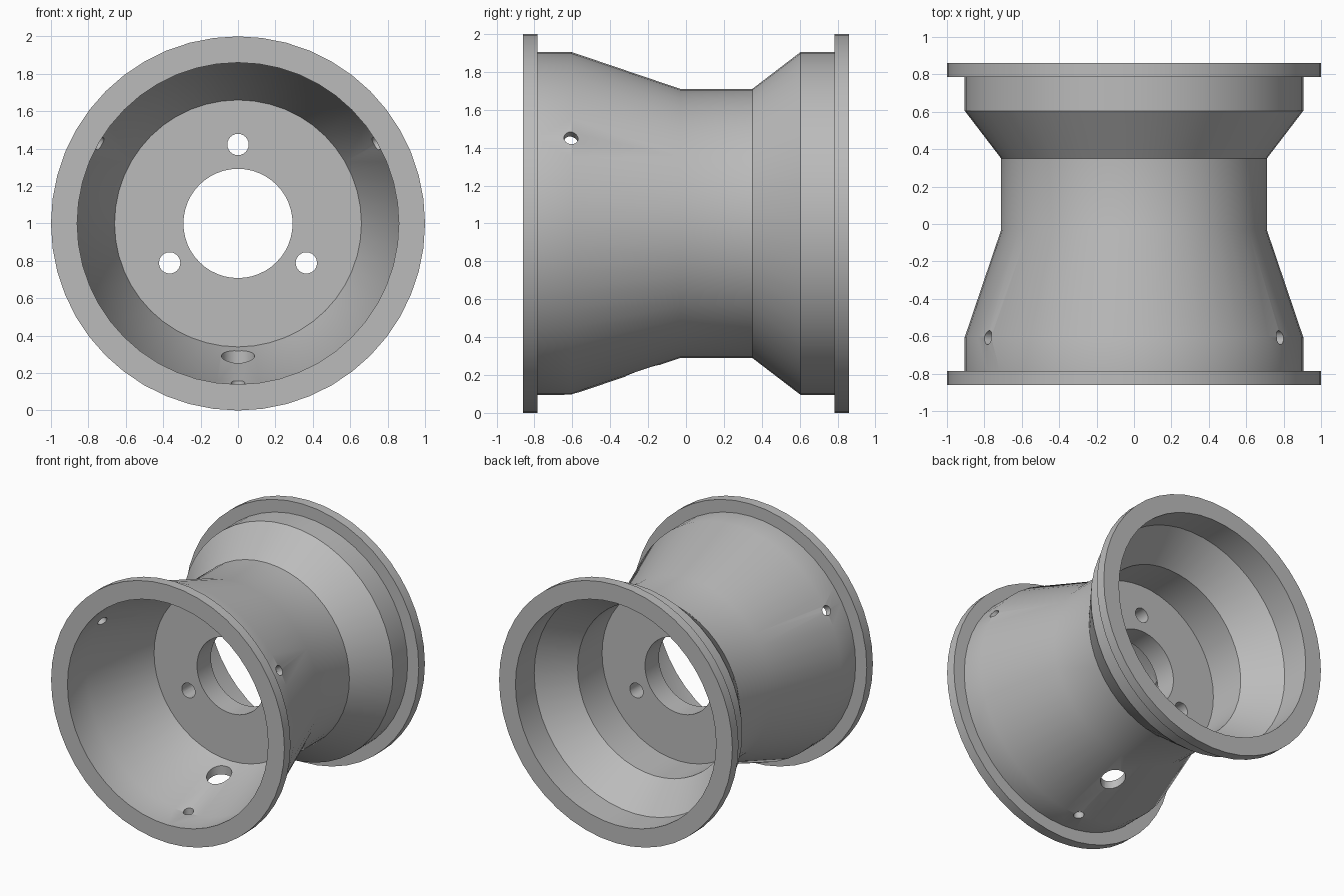
import bpy, bmesh, math
from mathutils import Matrix, Vector

cube = bpy.data.objects.get("Cube")
if cube:
    bpy.data.objects.remove(cube, do_unlink=True)

SEGMENTS = 48
CENTRE = Vector((0, 0, 1))

metal = bpy.data.materials.new("grey metal")
metal.use_nodes = True
grey = (0.5, 0.5, 0.5, 1)
metal.diffuse_color = grey
metal.node_tree.nodes["Principled BSDF"].inputs["Base Color"].default_value = grey


def add_object(name, bm):
    bmesh.ops.recalc_face_normals(bm, faces=bm.faces)
    mesh = bpy.data.meshes.new(name)
    bm.to_mesh(mesh)
    bm.free()
    mesh.materials.append(metal)
    obj = bpy.data.objects.new(name, mesh)
    bpy.context.collection.objects.link(obj)
    return obj


def lathe(name, profile):
    """Spin a closed (y, radius) profile around the axle."""
    bm = bmesh.new()
    verts = [bm.verts.new((0, y, 1 + r)) for y, r in profile]
    edges = [bm.edges.new((a, b)) for a, b in zip(verts, verts[1:] + verts[:1])]
    bmesh.ops.spin(bm, geom=verts + edges, cent=CENTRE, axis=(0, 1, 0),
                   angle=math.tau, steps=SEGMENTS)
    bmesh.ops.remove_doubles(bm, verts=bm.verts, dist=0.0005)
    return add_object(name, bm)


def add_drill(bm, start, direction, radius, length):
    turn = direction.to_track_quat('Z', 'Y').to_matrix().to_4x4()
    place = Matrix.Translation(start + direction * length / 2) @ turn
    bmesh.ops.create_cone(bm, cap_ends=True, segments=24, radius1=radius,
                          radius2=radius, depth=length, matrix=place)


def spoke(degrees):
    a = math.radians(degrees)
    return Vector((math.cos(a), 0, math.sin(a)))


# Rim shell and hub disc as one turned section
outer = [(-0.86, 1), (-0.785, 1), (-0.785, 0.905), (-0.605, 0.905), (-0.03, 0.71),
         (0.35, 0.71), (0.605, 0.905), (0.785, 0.905), (0.785, 1), (0.86, 1)]
back_bore = [(0.86, 0.86), (0.63, 0.86), (0.385, 0.66), (0.085, 0.66), (0.085, 0.292)]
front_bore = [(-0.085, 0.292), (-0.085, 0.66), (-0.62, 0.86), (-0.86, 0.86)]
rim = lathe("wheel_rim", outer + back_bore + front_bore)

# Drills: bolt holes, small wall holes and the larger valve hole
bm = bmesh.new()
for angle in (90, 210, 330):
    add_drill(bm, CENTRE + spoke(angle) * 0.422 + Vector((0, -0.3, 0)),
              Vector((0, 1, 0)), 0.057, 0.6)
for angle in (30, 150, 270):
    add_drill(bm, CENTRE + spoke(angle) * 0.72 + Vector((0, -0.607, 0)),
              spoke(angle), 0.037, 0.4)
add_drill(bm, CENTRE + spoke(270) * 0.5 + Vector((0, -0.23, 0)), spoke(270), 0.089, 0.5)
drills = add_object("hole_drills", bm)
drills.hide_render = True

# Cut the holes, then drop the drills
cut = rim.modifiers.new("holes", 'BOOLEAN')
cut.operation = 'DIFFERENCE'
cut.solver = 'EXACT'
cut.object = drills
bpy.ops.object.select_all(action='DESELECT')
rim.select_set(True)
bpy.context.view_layer.objects.active = rim
bpy.ops.object.modifier_apply(modifier=cut.name)
bpy.data.objects.remove(drills, do_unlink=True)
bpy.ops.object.shade_smooth_by_angle(angle=math.radians(30))
